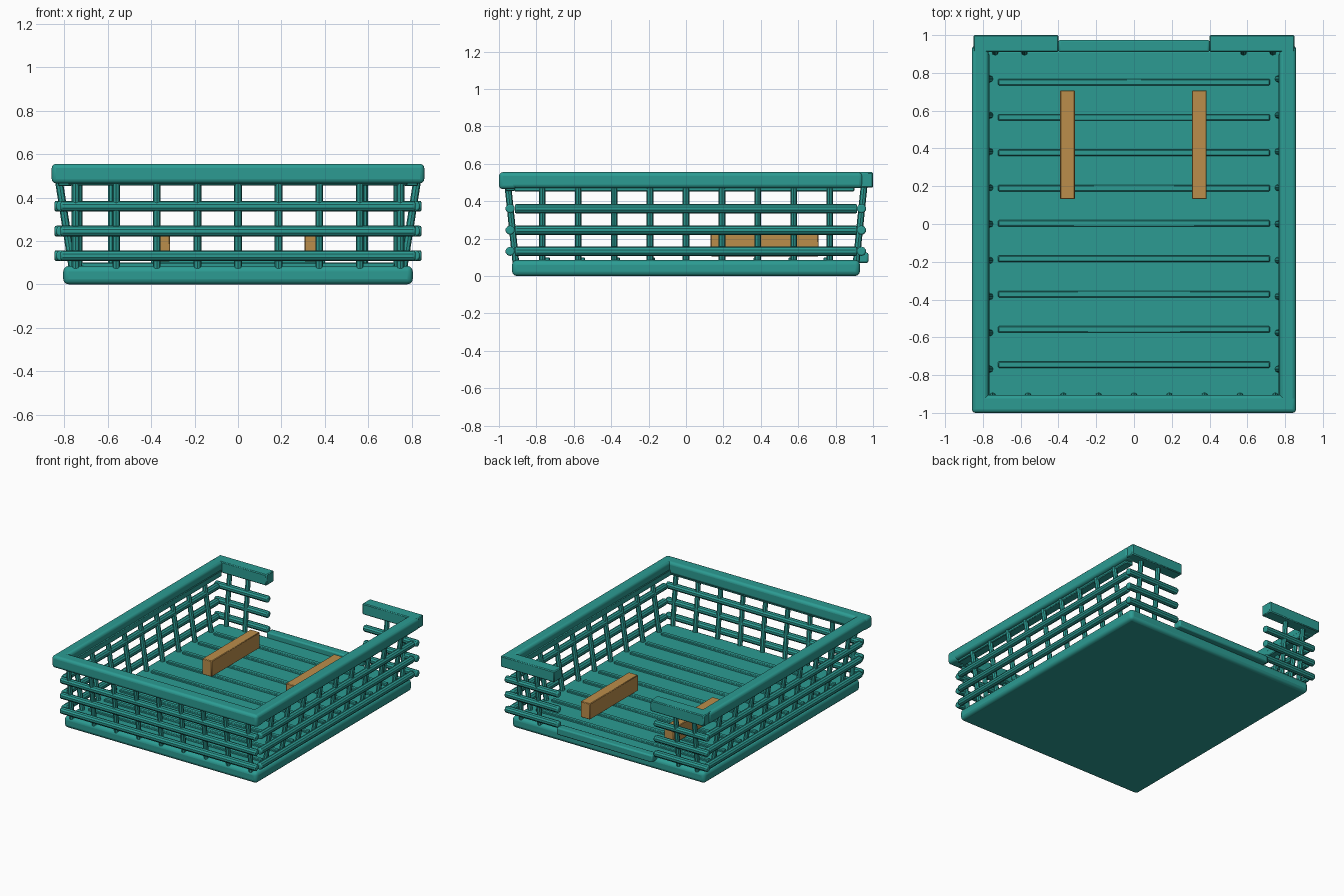
import bpy
from mathutils import Vector

if "Cube" in bpy.data.objects:
    bpy.data.objects.remove(bpy.data.objects["Cube"])


def material(name, color):
    m = bpy.data.materials.new(name)
    m.diffuse_color = (*color, 1)
    m.use_nodes = True
    m.node_tree.nodes["Principled BSDF"].inputs["Base Color"].default_value = m.diffuse_color
    return m


TEAL = material("teal_plastic", (0.025, 0.33, 0.29))
WOOD = material("tan_wood", (0.5, 0.27, 0.07))


def finish(obj, name, mat, bevel, segments):
    obj.name = name
    obj.data.materials.append(mat)
    if bevel:
        mod = obj.modifiers.new("soft_edges", "BEVEL")
        mod.width = bevel
        mod.segments = segments
        mod.limit_method = 'ANGLE'
        mod.angle_limit = 1.0
    bpy.ops.object.shade_smooth_by_angle(angle=0.6)
    return obj


def box(name, lo, hi, bevel=0.005, segments=1, mat=TEAL):
    lo, hi = Vector(lo), Vector(hi)
    bpy.ops.mesh.primitive_cube_add(size=1, location=(lo + hi) / 2)
    obj = bpy.context.object
    obj.scale = hi - lo
    bpy.ops.object.transform_apply(location=False, rotation=False, scale=True)
    return finish(obj, name, mat, bevel, segments)


def rod(name, a, b, r, sides=10, bevel=0.008):
    a, b = Vector(a), Vector(b)
    d = b - a
    bpy.ops.mesh.primitive_cylinder_add(vertices=sides, radius=r, depth=d.length,
                                        location=(a + b) / 2)
    obj = bpy.context.object
    obj.rotation_euler = d.to_track_quat('Z', 'Y').to_euler()
    return finish(obj, name, TEAL, bevel, 2)


# Solid base tray with raised floor slats
box("base", (-0.805, -0.93, 0), (0.805, 0.93, 0.085), 0.025, 3)
for i in range(9):
    y = -0.745 + i * 0.187
    box("floor_slat", (-0.72, y - 0.017, 0.08), (0.72, y + 0.017, 0.1))

# Low threshold across the rear opening
box("rear_threshold", (-0.4, 0.91, 0.07), (0.4, 0.975, 0.125), 0.01, 2)

# Top rim: front, sides and two short rear returns
box("front_rim", (-0.858, -1, 0.465), (0.858, -0.905, 0.555), 0.02, 3)
box("front_under_rail", (-0.78, -0.965, 0.455), (0.78, -0.915, 0.5))
for s in (-1, 1):
    def span(x0, x1):
        return sorted((s * x0, s * x1))
    x0, x1 = span(0.77, 0.858)
    box("side_rim", (x0, -0.995, 0.47), (x1, 0.945, 0.555), 0.02, 3)
    x0, x1 = span(0.765, 0.83)
    box("side_under_rail", (x0, -0.92, 0.453), (x1, 0.9, 0.5))
    x0, x1 = span(0.4, 0.85)
    box("rear_rim", (x0, 0.91, 0.472), (x1, 1, 0.555), 0.006, 1)

# Horizontal bars on all walls
for z in (0.132, 0.245, 0.36):
    rod("front_bar", (-0.817, -0.94, z), (0.817, -0.94, z), 0.025)
    for s in (-1, 1):
        rod("side_bar", (s * 0.815, -0.915, z), (s * 0.815, 0.915, z), 0.025)
        rod("rear_bar", (s * 0.4, 0.938, z), (s * 0.845, 0.938, z), 0.025)

# Outward-leaning uprights
for i in range(-4, 5):
    x, y = i * 0.187, i * 0.192
    rod("front_post", (x, -0.91, 0.075), (x, -0.953, 0.49), 0.018, 8, 0)
    for s in (-1, 1):
        rod("side_post", (s * 0.762, y, 0.075), (s * 0.827, y, 0.49), 0.018, 8, 0)
for x in (-0.735, -0.58, 0.58, 0.735):
    rod("rear_post", (x, 0.91, 0.075), (x, 0.953, 0.49), 0.018, 8, 0)

# Two wooden blocks on the floor
for x in (-0.352, 0.346):
    box("wood_runner", (x - 0.039, 0.132, 0.105), (x + 0.039, 0.708, 0.225),
        0.004, 1, WOOD)
